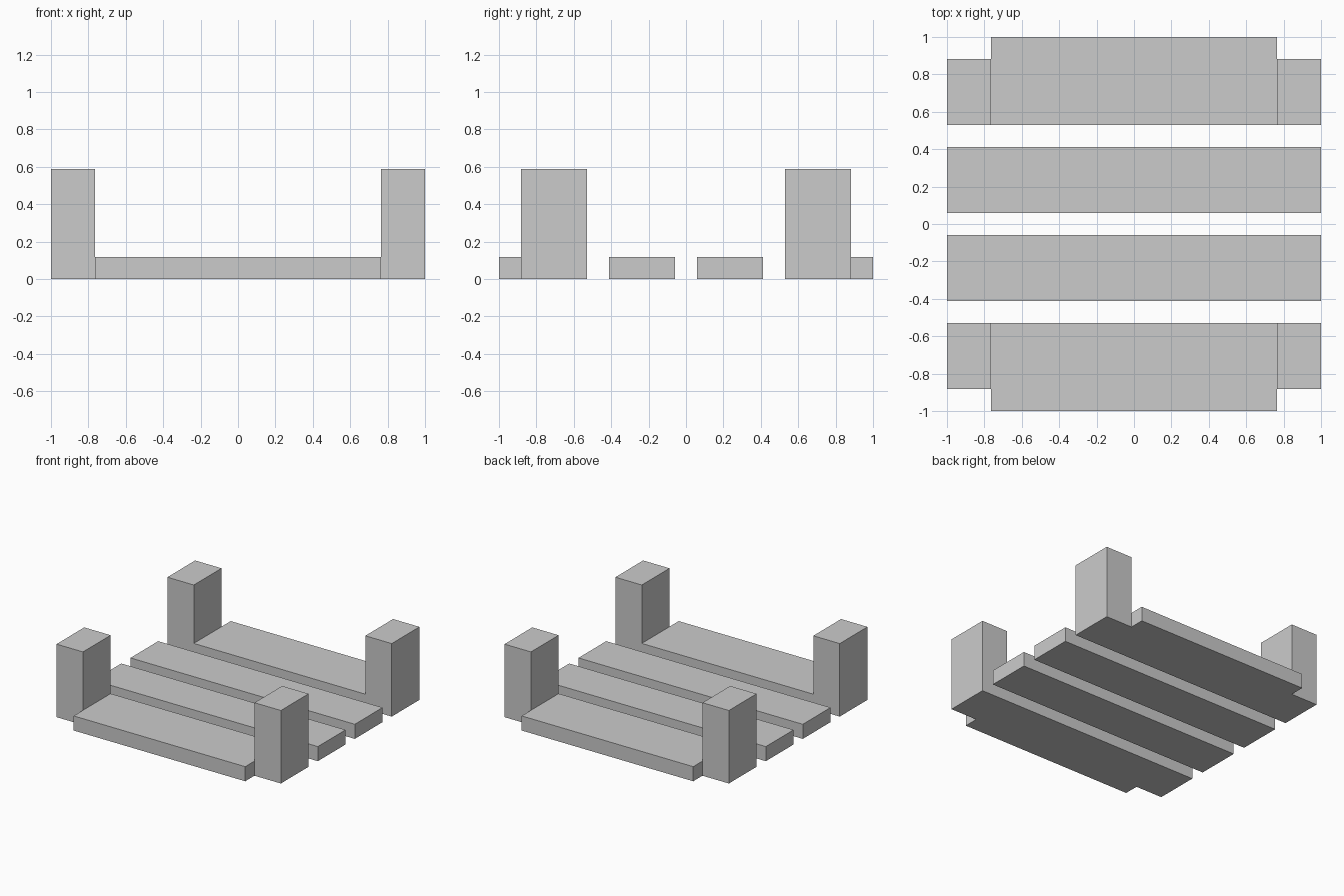
import bpy

if "Cube" in bpy.data.objects:
    bpy.data.objects.remove(bpy.data.objects["Cube"])

U = 1 / 17  # grid unit: the model is 34 units wide


def box(name, x0, x1, y0, y1, z0, z1):
    bpy.ops.mesh.primitive_cube_add(
        size=1, location=((x0 + x1) / 2 * U, (y0 + y1) / 2 * U, (z0 + z1) / 2 * U))
    ob = bpy.context.object
    ob.name = name
    ob.scale = ((x1 - x0) * U, (y1 - y0) * U, (z1 - z0) * U)
    bpy.ops.object.transform_apply(location=False, rotation=False, scale=True)
    return ob


def span(a, b, side):
    return sorted((a * side, b * side))


for label, sy in (("front", -1), ("back", 1)):
    # Full-width inner slat
    box(f"{label}_inner_slat", -17, 17, *span(1, 7, sy), 0, 2)
    # Wider outer slat held between the corner posts
    box(f"{label}_outer_slat", -13, 13, *span(9, 17, sy), 0, 2)
    # Corner posts
    for side, sx in (("left", -1), ("right", 1)):
        box(f"{label}_{side}_post", *span(13, 17, sx), *span(9, 15, sy), 0, 10)
